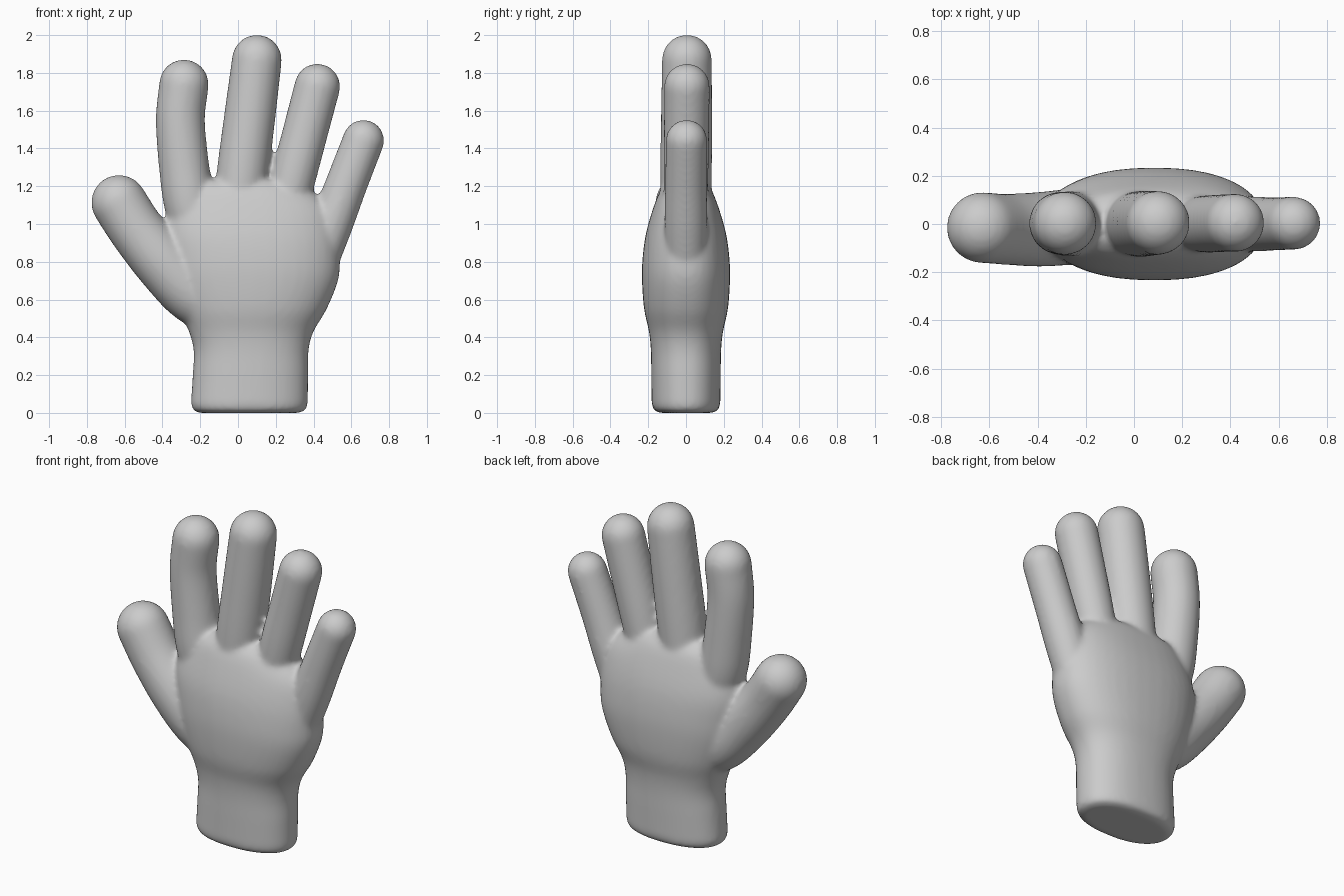
import bpy, bmesh, math
from mathutils import Vector

if "Cube" in bpy.data.objects:
    bpy.data.objects.remove(bpy.data.objects["Cube"])

SIDES = 40
grey = bpy.data.materials.new("plain grey")
grey.diffuse_color = (0.6, 0.6, 0.6, 1)
grey.use_nodes = True
grey.node_tree.nodes["Principled BSDF"].inputs["Base Color"].default_value = grey.diffuse_color


def loft(bm, rings):
    """Skin a list of point rings and close both ends."""
    loops = [[bm.verts.new(p) for p in ring] for ring in rings]
    for a, b in zip(loops, loops[1:]):
        for i in range(SIDES):
            j = (i + 1) % SIDES
            bm.faces.new((a[i], a[j], b[j], b[i]))
    bm.faces.new(loops[0][::-1])
    bm.faces.new(loops[-1])


def spline(keys, steps=8):
    """Catmull-Rom interpolation through tuples of numbers."""
    k = [Vector(v) for v in keys]
    k = [k[0] * 2 - k[1]] + k + [k[-1] * 2 - k[-2]]
    out = []
    for a, b, c, d in zip(k, k[1:], k[2:], k[3:]):
        for s in range(steps):
            t = s / steps
            out.append(0.5 * (2 * b + (c - a) * t + (2 * a - 5 * b + 4 * c - d) * t * t
                              + (3 * b - a - 3 * c + d) * t ** 3))
    return out + [k[-2]]


def palm(bm):
    # height, left edge, right edge, half depth
    keys = [(0.05, -0.25, 0.37, 0.182), (0.2, -0.24, 0.372, 0.184), (0.33, -0.235, 0.374, 0.186),
            (0.43, -0.26, 0.40, 0.196), (0.55, -0.31, 0.47, 0.222), (0.7, -0.36, 0.53, 0.233),
            (0.82, -0.38, 0.54, 0.23), (0.95, -0.39, 0.53, 0.212), (1.08, -0.36, 0.49, 0.175),
            (1.18, -0.30, 0.38, 0.135), (1.23, -0.2, 0.27, 0.09)]
    # rounded wrist rim
    levels = [(0.0, -0.20, 0.32, 0.135), (0.006, -0.228, 0.348, 0.162),
              (0.022, -0.243, 0.363, 0.177)]
    levels += [tuple(v) for v in spline([k[:4] for k in keys], 6)]
    rings = []
    for z, left, right, depth in levels:
        cx, w = (left + right) / 2, (right - left) / 2
        ring = []
        for i in range(SIDES):
            a = 2 * math.pi * i / SIDES
            c, s = math.cos(a), math.sin(a)
            e = 0.88
            ring.append((cx + w * math.copysign(abs(c) ** e, c),
                         depth * math.copysign(abs(s) ** e, s), z))
        rings.append(ring)
    loft(bm, rings)


def finger(bm, keys):
    """Round-ended tube; keys are (x, y, z, radius) from root to tip centre."""
    pts = spline(keys)
    rings = []

    def ring(c, d, r):
        side = Vector((0, 1, 0))
        u = d.cross(side).normalized()
        v = d.cross(u)
        rings.append([c + (u * math.cos(t) + v * math.sin(t)) * r
                      for t in (2 * math.pi * i / SIDES for i in range(SIDES))])

    for i, p in enumerate(pts):
        d = (pts[min(i + 1, len(pts) - 1)].xyz - pts[max(i - 1, 0)].xyz).normalized()
        ring(p.xyz, d, p.w)
    for s in range(1, 10):
        a = math.pi / 2 * s / 9.3
        ring(p.xyz + d * math.sin(a) * p.w, d, p.w * math.cos(a))
    loft(bm, rings)


bm = bmesh.new()
palm(bm)
# thumb, index, middle, ring and little finger
finger(bm, [(-0.1, 0, 0.53, 0.13), (-0.24, -0.01, 0.63, 0.155), (-0.39, -0.022, 0.79, 0.155),
            (-0.53, -0.022, 0.96, 0.147), (-0.63, -0.015, 1.113, 0.147)])
finger(bm, [(-0.2, 0, 0.9, 0.12), (-0.255, 0, 1.1, 0.135), (-0.285, 0.002, 1.3, 0.133),
            (-0.305, 0.003, 1.55, 0.13), (-0.286, 0.003, 1.74, 0.131)])
finger(bm, [(-0.01, 0, 0.95, 0.13), (0.022, 0, 1.25, 0.137), (0.06, 0.003, 1.55, 0.136),
            (0.1, 0.005, 1.87, 0.132)])
finger(bm, [(0.235, 0, 1.0, 0.11), (0.3, 0, 1.27, 0.119), (0.36, 0.003, 1.5, 0.12),
            (0.42, 0.005, 1.728, 0.121)])
finger(bm, [(0.42, 0, 0.8, 0.11), (0.495, 0, 1.0, 0.114), (0.57, 0, 1.2, 0.111),
            (0.664, 0.003, 1.442, 0.11)])
bmesh.ops.recalc_face_normals(bm, faces=bm.faces)

mesh = bpy.data.meshes.new("hand")
bm.to_mesh(mesh)
bm.free()
mesh.materials.append(grey)
hand = bpy.data.objects.new("hand", mesh)
bpy.context.collection.objects.link(hand)

# fuse the parts into one skin and soften the joins
fuse = hand.modifiers.new("fuse", 'REMESH')
fuse.mode = 'VOXEL'
fuse.voxel_size = 0.014
fuse.use_smooth_shade = True
soften = hand.modifiers.new("soften", 'SMOOTH')
soften.factor = 0.5
soften.iterations = 12
